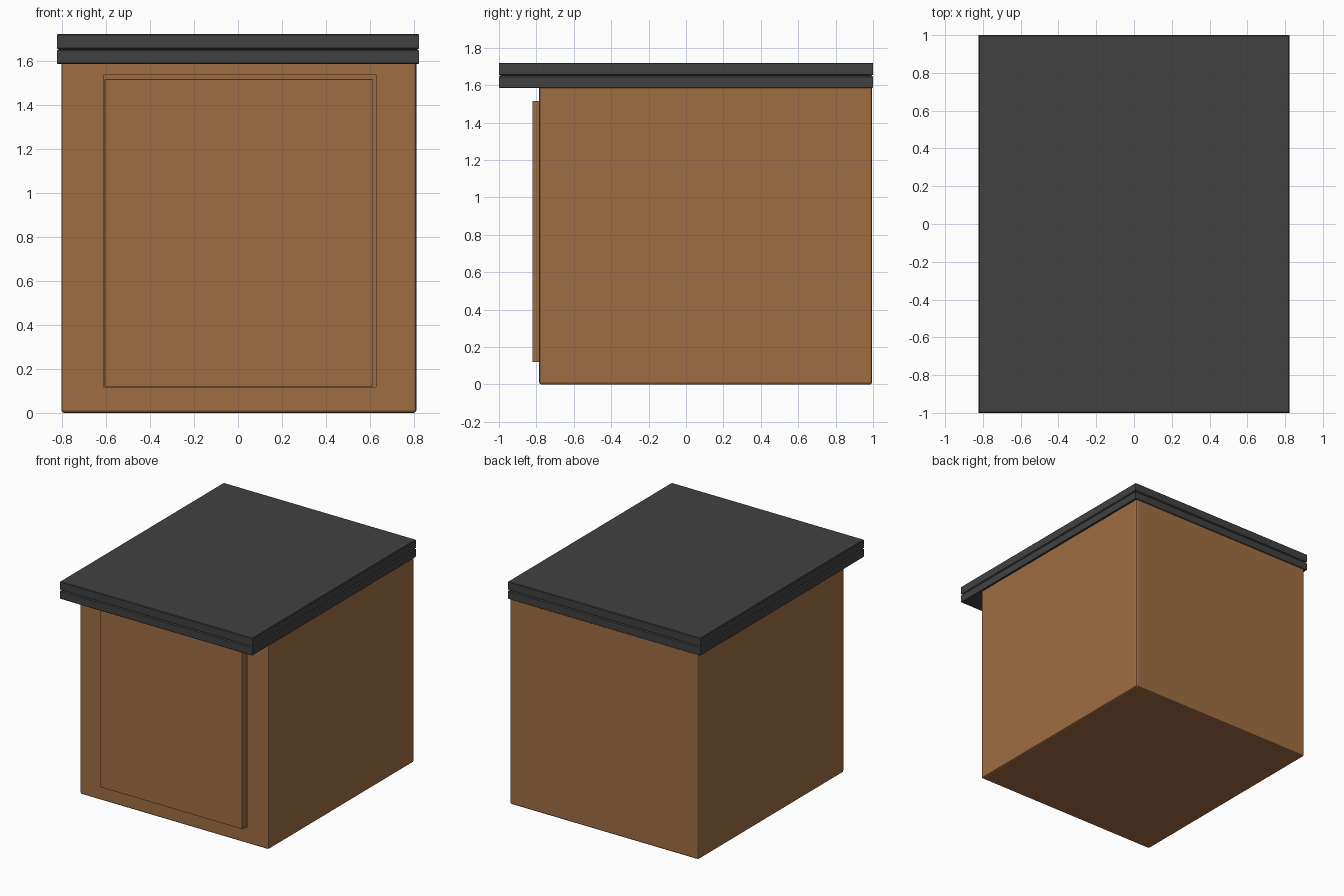
import bpy, bmesh

if "Cube" in bpy.data.objects:
    bpy.data.objects.remove(bpy.data.objects["Cube"])


def material(name, rgb):
    m = bpy.data.materials.new(name)
    m.diffuse_color = (*rgb, 1)
    m.use_nodes = True
    m.node_tree.nodes["Principled BSDF"].inputs["Base Color"].default_value = m.diffuse_color
    return m


WOOD = material("brown wood", (0.35, 0.155, 0.055))
ROOF = material("charcoal roof", (0.053, 0.053, 0.053))


def box(name, lo, hi, mat, bevel=0.0):
    bm = bmesh.new()
    bmesh.ops.create_cube(bm, size=1)
    for v in bm.verts:
        v.co = [lo[i] if v.co[i] < 0 else hi[i] for i in range(3)]
    if bevel:
        bmesh.ops.bevel(bm, geom=bm.edges[:], offset=bevel, segments=2,
                        profile=0.5, affect='EDGES')
    me = bpy.data.meshes.new(name)
    bm.to_mesh(me)
    bm.free()
    ob = bpy.data.objects.new(name, me)
    bpy.context.collection.objects.link(ob)
    me.materials.append(mat)
    return ob


# Cabin body with softly rounded edges
body = box("body", (-0.802, -0.785, 0), (0.81, 0.995, 1.62), WOOD, 0.012)

# Shallow doorway recess, leaving a thin gap at the top and right of the door
cutter = box("doorway_cutter", (-0.61, -0.9, 0.118), (0.627, -0.765, 1.535), WOOD)
cutter.hide_render = True
cutter.hide_viewport = True
cut = body.modifiers.new("doorway", 'BOOLEAN')
cut.operation = 'DIFFERENCE'
cut.solver = 'EXACT'
cut.object = cutter

# Door panel standing slightly proud of the front
box("door", (-0.606, -0.822, 0.12), (0.612, -0.755, 1.516), WOOD, 0.003)

# Overhanging roof: rectangular outline stacked in levels, pinched at a side groove
X, Y = 0.823, 1.0
levels = [(1.585, 0.004), (1.589, 0), (1.645, 0), (1.651, 0.008),
          (1.657, 0), (1.716, 0), (1.72, 0.004)]
bm = bmesh.new()
rings = []
for z, inset in levels:
    x, y = X - inset, Y - inset
    rings.append([bm.verts.new((sx * x, sy * y, z))
                  for sx, sy in ((-1, -1), (1, -1), (1, 1), (-1, 1))])
for a, b in zip(rings, rings[1:]):
    for i in range(4):
        j = (i + 1) % 4
        bm.faces.new((a[i], a[j], b[j], b[i]))
bm.faces.new(rings[0][::-1])
bm.faces.new(rings[-1])
me = bpy.data.meshes.new("roof")
bm.to_mesh(me)
bm.free()
me.materials.append(ROOF)
roof = bpy.data.objects.new("roof", me)
bpy.context.collection.objects.link(roof)
